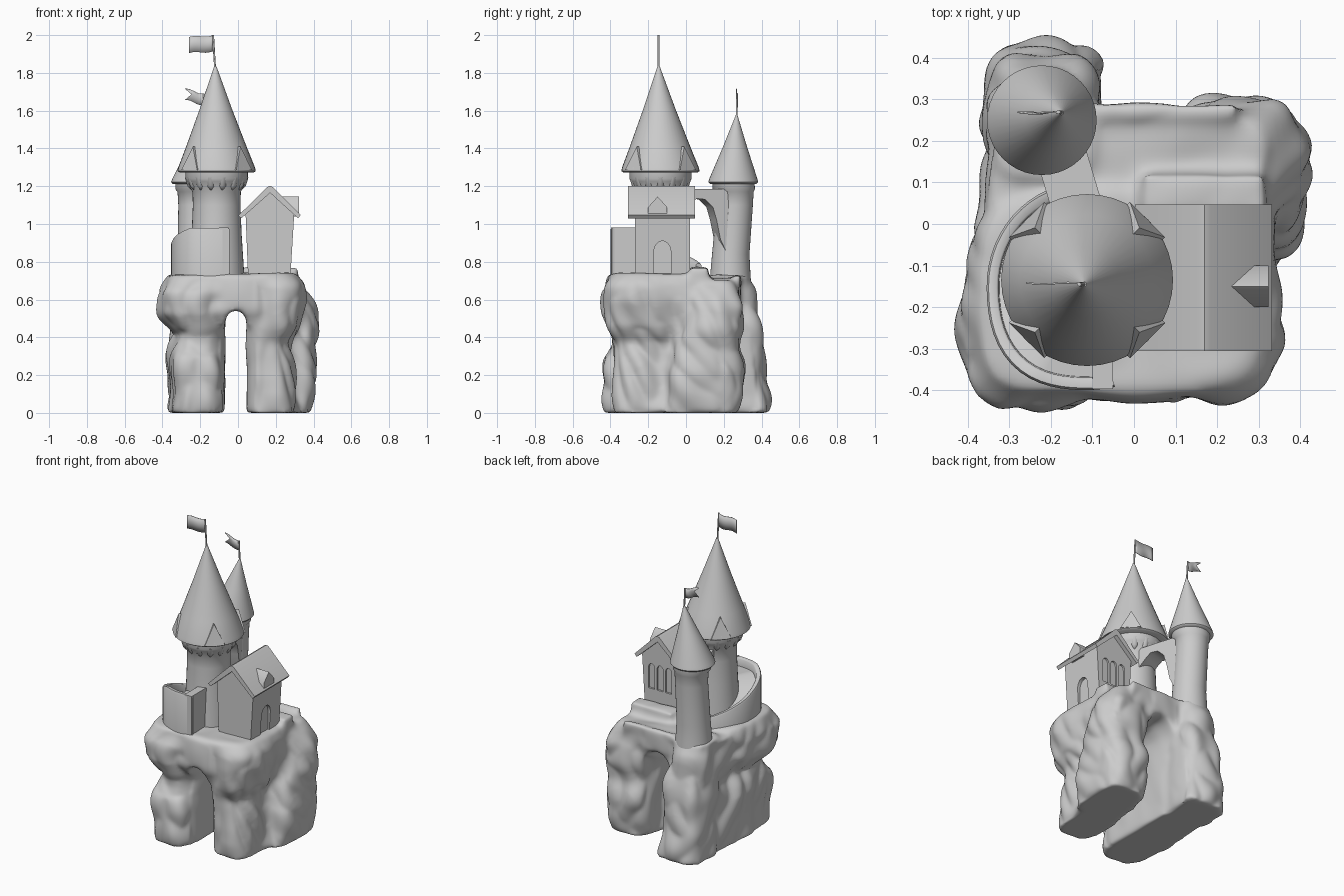
import bpy, bmesh
from math import sin, cos, pi, radians, copysign
from mathutils import Vector, noise

if "Cube" in bpy.data.objects:
    bpy.data.objects.remove(bpy.data.objects["Cube"])


def add_skin(bm, rings):
    """Closed solid skinned through matching point rings."""
    vs = [[bm.verts.new(p) for p in r] for r in rings]
    n = len(vs[0])
    for a, b in zip(vs, vs[1:]):
        for i in range(n):
            bm.faces.new((a[i], a[(i + 1) % n], b[(i + 1) % n], b[i]))
    bm.faces.new(vs[0][::-1])
    bm.faces.new(vs[-1])


def finish(name, bm):
    bmesh.ops.recalc_face_normals(bm, faces=bm.faces[:])
    me = bpy.data.meshes.new(name)
    bm.to_mesh(me)
    bm.free()
    ob = bpy.data.objects.new(name, me)
    bpy.context.collection.objects.link(ob)
    return ob


def solid(name, *skins):
    bm = bmesh.new()
    for s in skins:
        add_skin(bm, s)
    return finish(name, bm)


def oval(cx, cy, rx, ry, z, e=1.0, n=40):
    """Horizontal ring; e < 1 makes it boxier."""
    pw = lambda v: copysign(abs(v) ** e, v)
    return [(cx + rx * pw(cos(2 * pi * i / n)), cy + ry * pw(sin(2 * pi * i / n)), z) for i in range(n)]


def lump(*rows):
    return [oval(*r, e=0.6) for r in rows]


def along_y(profile, y0, y1):
    return [[(x, y, z) for x, z in profile] for y in (y0, y1)]


def box(x0, x1, y0, y1, z0, z1):
    return along_y([(x0, z0), (x1, z0), (x1, z1), (x0, z1)], y0, y1)


def arch(c, half, z0, top):
    pts = [(c - half, z0), (c + half, z0)]
    return pts + [(c + half * cos(pi * i / 12), top - half * 1.3 * (1 - sin(pi * i / 12))) for i in range(13)]


def cut(ob, cutter):
    cutter.hide_render = True
    m = ob.modifiers.new("cut", 'BOOLEAN')
    m.operation, m.object, m.solver = 'DIFFERENCE', cutter, 'EXACT'


def bake(ob, *helpers):
    dg = bpy.context.evaluated_depsgraph_get()
    me = bpy.data.meshes.new_from_object(ob.evaluated_get(dg))
    ob.modifiers.clear()
    ob.data = me
    for h in helpers:
        bpy.data.objects.remove(h)


# Rock: overlapping lumps fused, tunnelled and weathered
rock = solid("rock",
    lump((-.215, -.07, .15, .365, 0), (-.215, -.07, .15, .36, .3), (-.205, -.05, .145, .34, .36),
         (-.19, -.05, .125, .32, .43), (-.205, -.06, .155, .34, .55)),
    lump((-.2, -.2, .13, .19, .43), (-.23, -.21, .18, .235, .52), (-.235, -.21, .19, .24, .64), (-.2, -.17, .17, .23, .735)),
    lump((.175, -.11, .135, .28, 0), (.165, -.11, .125, .275, .25), (.15, -.12, .115, .265, .37), (.18, -.15, .15, .26, .46),
         (.195, -.165, .165, .26, .6), (.19, -.16, .155, .255, .68), (.17, -.13, .14, .25, .74)),
    lump((-.02, -.18, .26, .21, .46), (-.02, -.18, .33, .25, .54), (-.02, -.165, .33, .25, .735)),
    lump((.25, .08, .14, .2, 0), (.25, .1, .155, .2, .1), (.25, .1, .165, .2, .22), (.245, .1, .145, .18, .33),
         (.265, .14, .15, .17, .45), (.26, .16, .14, .15, .56), (.23, .14, .09, .12, .7)),
    lump((-.22, .285, .14, .15, 0), (-.22, .285, .14, .145, .2), (-.22, .26, .135, .135, .45),
         (-.22, .235, .125, .12, .6), (-.22, .22, .12, .11, .73)),
    lump((-.02, .1, .3, .17, .42), (-.02, .1, .33, .18, .55), (-.02, .1, .335, .19, .71)),
    box(.02, .32, .02, .12, .6, .77), box(-.15, .25, .255, .29, .6, .73))
for n in ("fuse", "even"):
    m = rock.modifiers.new(n, 'REMESH')
    m.mode, m.voxel_size = 'VOXEL', .013
    if n == "fuse":
        front = [(x, -.7, z) for x, z in arch(-.012, .05, -.1, .54)]
        mid = [(x, -.1, z) for x, z in arch(-.008, .06, -.1, .55)]
        back = [(x, .6, z) for x, z in arch(.05, .14, -.1, .62)]
        tunnel = solid("tunnel", [front, mid, back])
        cut(rock, tunnel)
m = rock.modifiers.new("soften", 'SMOOTH')
m.factor, m.iterations = .5, 10
bake(rock, tunnel)
moves = []
for v in rock.data.vertices:
    p = v.co
    w = noise.noise(Vector((p.x * 6 + 2, p.y * 6, p.z * 5))) * .026
    w += (abs(noise.noise(Vector((p.x * 7 + 5, p.y * 7, p.z * 5 + p.y * 4)))) - .2) * .04
    calm = .25 if abs(p.x) < .09 else min(1, max(.2, (.74 - p.z) / .08))
    push = v.normal * w * calm
    push.z *= min(1, max(0, p.z - .02) / .1)
    moves.append(p + push)
for v, p in zip(rock.data.vertices, moves):
    v.co = p
m = rock.modifiers.new("weather", 'SMOOTH')
m.factor, m.iterations = .5, 5
bake(rock)
low = min(v.co.z for v in rock.data.vertices)
for v in rock.data.vertices:
    v.co.z -= low * max(0, 1 - v.co.z / .3)

# Main tower: shaft, corbels, cone roof and roof gables
tx, ty = -.113, -.135
shaft = [(.15, .66), (.143, .78), (.132, .95), (.126, 1.1), (.128, 1.17), (.158, 1.225), (.165, 1.24), (.165, 1.29)]
solid("main_tower", [oval(tx, ty, r, r, z) for r, z in shaft])
corbels = []
for i in range(14):
    a = 2 * pi * i / 14
    corbels.append([oval(tx + d * cos(a), ty + d * sin(a), r, r, z, n=12)
                    for d, r, z in ((.126, .008, 1.18), (.134, .02, 1.2), (.145, .023, 1.245))])
solid("main_tower_corbels", *corbels)
roof = [(.195, 1.272), (.207, 1.28), (.203, 1.3), (.16, 1.41), (.085, 1.61), (.006, 1.835)]
solid("main_roof", [oval(tx - .007 * (z - 1.28) / .55, ty - .01 * (z - 1.28) / .55, r, r, z) for r, z in roof])
gables = []
for k in range(4):
    a = pi / 4 + k * pi / 2
    o, s = Vector((cos(a), sin(a), 0)), Vector((-sin(a), cos(a), 0))
    c = Vector((tx, ty, 0))
    ring = lambda d, top: [c + o * d - s * .06 + Vector((0, 0, 1.285)), c + o * d + s * .06 + Vector((0, 0, 1.285)),
                           c + o * (d - top) + Vector((0, 0, 1.41))]
    gables.append([ring(.1, 0), ring(.206, .028)])
solid("main_roof_gables", *gables)

# Rear tower and its leaning cone
solid("rear_tower", [oval(-.22, y, r, r, z) for y, r, z in
      ((.235, .115, .6), (.235, .106, .74), (.237, .099, .84), (.258, .096, 1.1), (.258, .1, 1.17),
       (.253, .112, 1.185), (.25, .112, 1.23))])
solid("rear_roof", [oval(-.222 + t * .047, .25 + t * .018, r, r, z) for t, r, z in
      ((0, .124, 1.213), (0, .132, 1.222), (.03, .127, 1.24), (.5, .067, 1.4), (1, .005, 1.575))])

# Bridge linking the towers
span = [(-.04, 1.185), (.22, 1.185), (.22, .8), (.165, .92), (.145, 1.02), (.125, 1.09), (.085, 1.13),
        (.04, 1.135), (.01, 1.11), (-.04, 1.06)]
solid("bridge", [[(-.125 - .3 * y + w, y + w * .3, z) for y, z in span] for w in (-.058, .058)])

# Rising walkway with outer parapet and end wall, wrapped round the main tower
walk = []
for i in range(29):
    a = radians(112 + i * 176 / 28)
    f = .74 + .19 * min(1, i / 20)
    k = 1 + .06 * sin(2 * a) ** 2 * (a > pi)
    walk.append([(-.12 + .235 * k * q * cos(a), -.15 + .25 * k * q * sin(a), z) for q, z in
                 ((.4, .66), (.4, f), (.87, f), (.88, f + .045), (.9, f + .05), (.98, f + .05), (1, f + .04), (1, .66))])
solid("walkway", walk, box(-.1, -.05, -.398, -.25, .68, .981))

# House: flared walls with arched openings, gable roof, roof dormer
house = solid("house_walls", along_y([(.055, .68), (.275, .68), (.298, 1.06), (.17, 1.17), (.04, 1.06)], -.27, .02))
door = solid("door_recess", [[(x, y, z) for y, z in arch(-.125, .045, .7, .91)] for x in (.268, .4)])
slots = solid("window_recesses", *[along_y(arch(x, .022, .84, 1.0), .008, .1) for x in (.11, .17, .23)])
cut(house, door)
cut(house, slots)
bake(house, door, slots)
solid("house_roof", along_y([(.002, 1.045), (.018, 1.03), (.17, 1.165), (.318, 1.03), (.332, 1.048),
                             (.185, 1.195), (.17, 1.202), (.155, 1.195)], -.306, .047))
solid("house_dormer", [[(x, y, z) for y, z in ((-.2, 1.04), (-.1, 1.04), (-.1, 1.09), (-.15, 1.145), (-.2, 1.09))]
                       for x in (.19, .324)])


# Poles and waving flags; notch > 0 gives a swallowtail
def flag(name, base, top, length, height, lift, notch):
    b, t = Vector(base), Vector(top)
    solid(name + "_pole", [oval(p.x, p.y, .005, .005, p.z, n=8) for p in (b, t)])
    bm = bmesh.new()
    rows = []
    for j in range(3):
        ln = length * (1 - notch * (j == 1))
        rows.append([bm.verts.new((t.x - ln * i / 10, t.y + .002 * sin(i * .7),
                                   t.z - height * j / 2 + lift * i / 10 - .005 * sin(i * .6))) for i in range(11)])
    for p, q in zip(rows, rows[1:]):
        for i in range(10):
            bm.faces.new((p[i], p[i + 1], q[i + 1], q[i]))
    ob = finish(name, bm)
    ob.modifiers.new("thick", 'SOLIDIFY').thickness = .004


flag("main_flag", (-.12, -.145, 1.8), (-.132, -.145, 2.0), .128, .085, -.012, 0)
flag("rear_flag", (-.175, .268, 1.55), (-.182, .27, 1.69), .098, .06, .025, .35)

# Smooth shading with crisp edges
bpy.ops.object.select_all(action='SELECT')
bpy.context.view_layer.objects.active = rock
bpy.ops.object.shade_smooth_by_angle(angle=radians(50))
